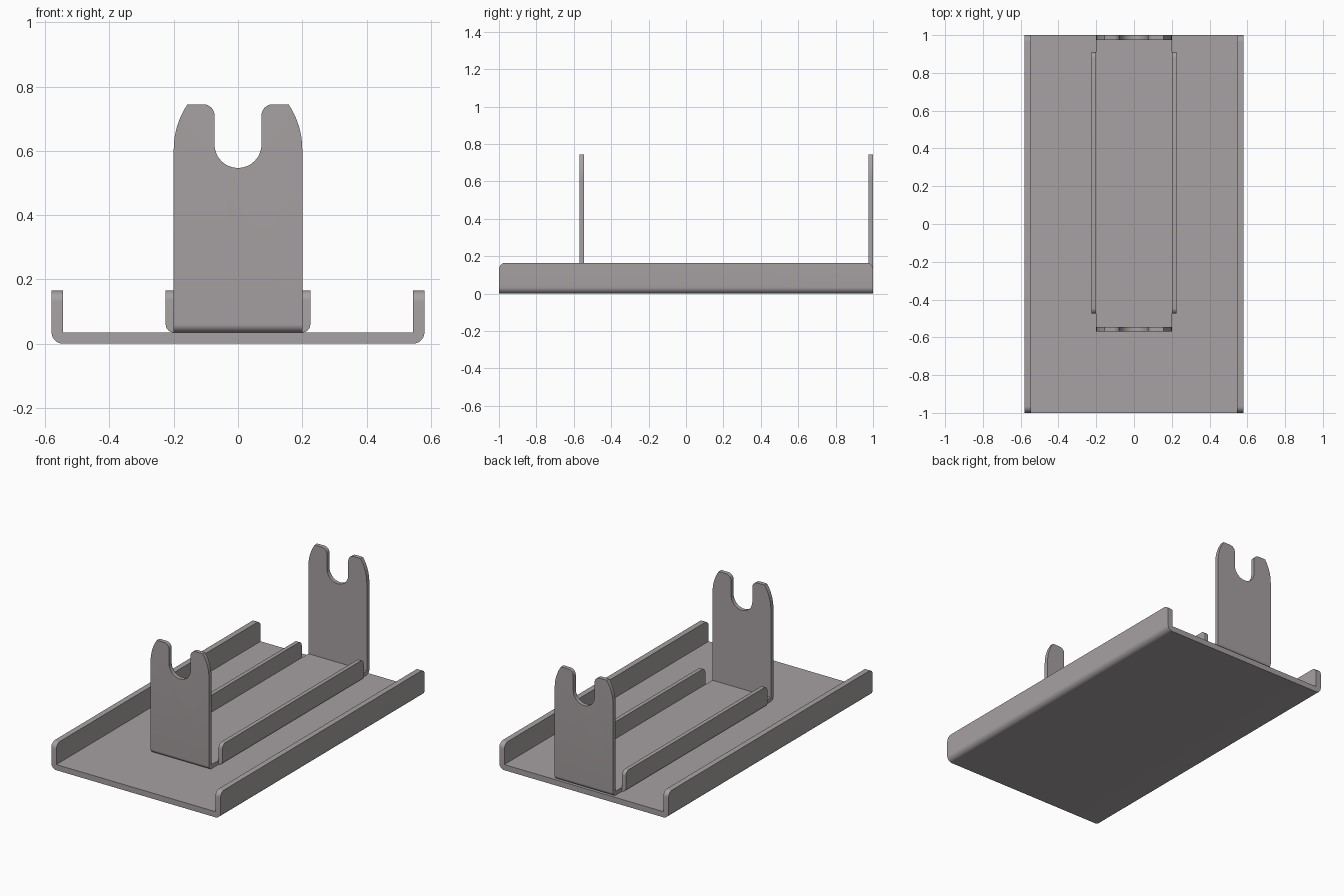
import bpy, bmesh
from math import sin, cos, radians

cube = bpy.data.objects.get("Cube")
if cube:
    bpy.data.objects.remove(cube, do_unlink=True)

steel = bpy.data.materials.new("warm grey steel")
steel.use_nodes = True
GREY = (0.385, 0.355, 0.36, 1)
steel.diffuse_color = GREY
steel.node_tree.nodes["Principled BSDF"].inputs["Base Color"].default_value = GREY


def arc(cx, cz, r, a0, a1, n=8):
    """Points on a circle from angle a0 to a1 in degrees."""
    angles = [radians(a0 + (a1 - a0) * i / n) for i in range(n + 1)]
    return [(cx + r * cos(a), cz + r * sin(a)) for a in angles]


def prism(name, outline, axis, lo, hi):
    """Extrude an outline: (x, z) points along y, or (y, z) points along x."""
    bm = bmesh.new()
    place = (lambda a, b: (a, lo, b)) if axis == "y" else (lambda a, b: (lo, a, b))
    face = bm.faces.new([bm.verts.new(place(a, b)) for a, b in outline])
    grown = bmesh.ops.extrude_face_region(bm, geom=[face])["geom"]
    move = (0, hi - lo, 0) if axis == "y" else (hi - lo, 0, 0)
    bmesh.ops.translate(bm, vec=move, verts=[g for g in grown if isinstance(g, bmesh.types.BMVert)])
    bmesh.ops.recalc_face_normals(bm, faces=bm.faces[:])
    mesh = bpy.data.meshes.new(name)
    bm.to_mesh(mesh)
    bm.free()
    mesh.materials.append(steel)
    obj = bpy.data.objects.new(name, mesh)
    bpy.context.collection.objects.link(obj)
    return obj


def trim(obj, cutter):
    """Keep only what lies inside the cutter, then smooth the bends."""
    cutter.hide_render = True
    mod = obj.modifiers.new("trim", "BOOLEAN")
    mod.operation = "INTERSECT"
    mod.solver = "EXACT"
    mod.object = cutter
    bpy.ops.object.select_all(action="DESELECT")
    obj.select_set(True)
    bpy.context.view_layer.objects.active = obj
    bpy.ops.object.modifier_apply(modifier=mod.name)
    bpy.data.objects.remove(cutter, do_unlink=True)
    bpy.ops.object.shade_smooth_by_angle(angle=radians(30))


def channel(a0, a1, z0, top, t):
    """U-shaped sheet section with rounded outer bends."""
    return ([(a0, top)] + arc(a0 + t, z0 + t, t, 180, 270)
            + arc(a1 - t, z0 + t, t, 270, 360)
            + [(a1, top), (a1 - t, top), (a1 - t, z0 + t), (a0 + t, z0 + t), (a0 + t, top)])


def side_outline(y0, y1, top, r):
    """Side view of a wall with rounded upper corners."""
    return [(y0, -0.1), (y1, -0.1)] + arc(y1 - r, top - r, r, 0, 90) + arc(y0 + r, top - r, r, 90, 180)


WALL_TOP, TRAY_T, BRACKET_T = 0.165, 0.035, 0.025

# Outer tray with two long walls
tray = prism("tray", channel(-0.58, 0.58, 0, WALL_TOP + 0.1, TRAY_T), "y", -1.1, 1.1)
trim(tray, prism("tray_cutter", side_outline(-1, 1, WALL_TOP, 0.035), "x", -1, 1))

# Inner bracket: floor and both notched uprights bent from one sheet
bracket = prism("cradle_bracket", channel(-0.57, 1.0, TRAY_T, 0.9, BRACKET_T), "x", -0.3, 0.3)
half = (arc(0, 0.62, 0.073, 270, 360, 12)             # rounded notch
        + arc(0.108, 0.71, 0.035, 180, 90)            # notch lip
        + arc(-0.05, 0.605, 0.25, 34.06, 0)           # curved shoulder
        + [(0.2, -0.1)])
mirrored = [(-x, z) for x, z in reversed(half[1:])]
trim(bracket, prism("cradle_cutter", half + mirrored, "y", -2, 2))

# Low flanges along both sides of the bracket
for side, s in (("left", 1), ("right", -1)):
    bend = arc(0.2, TRAY_T + BRACKET_T, BRACKET_T, 270, 360)
    section = bend + [(0.225, 0.3), (0.2, 0.3)]
    flange = prism(side + "_flange", [(s * x, z) for x, z in section], "y", -0.7, 1.1)
    trim(flange, prism("flange_cutter", side_outline(-0.475, 0.91, WALL_TOP, 0.03), "x", -1, 1))
